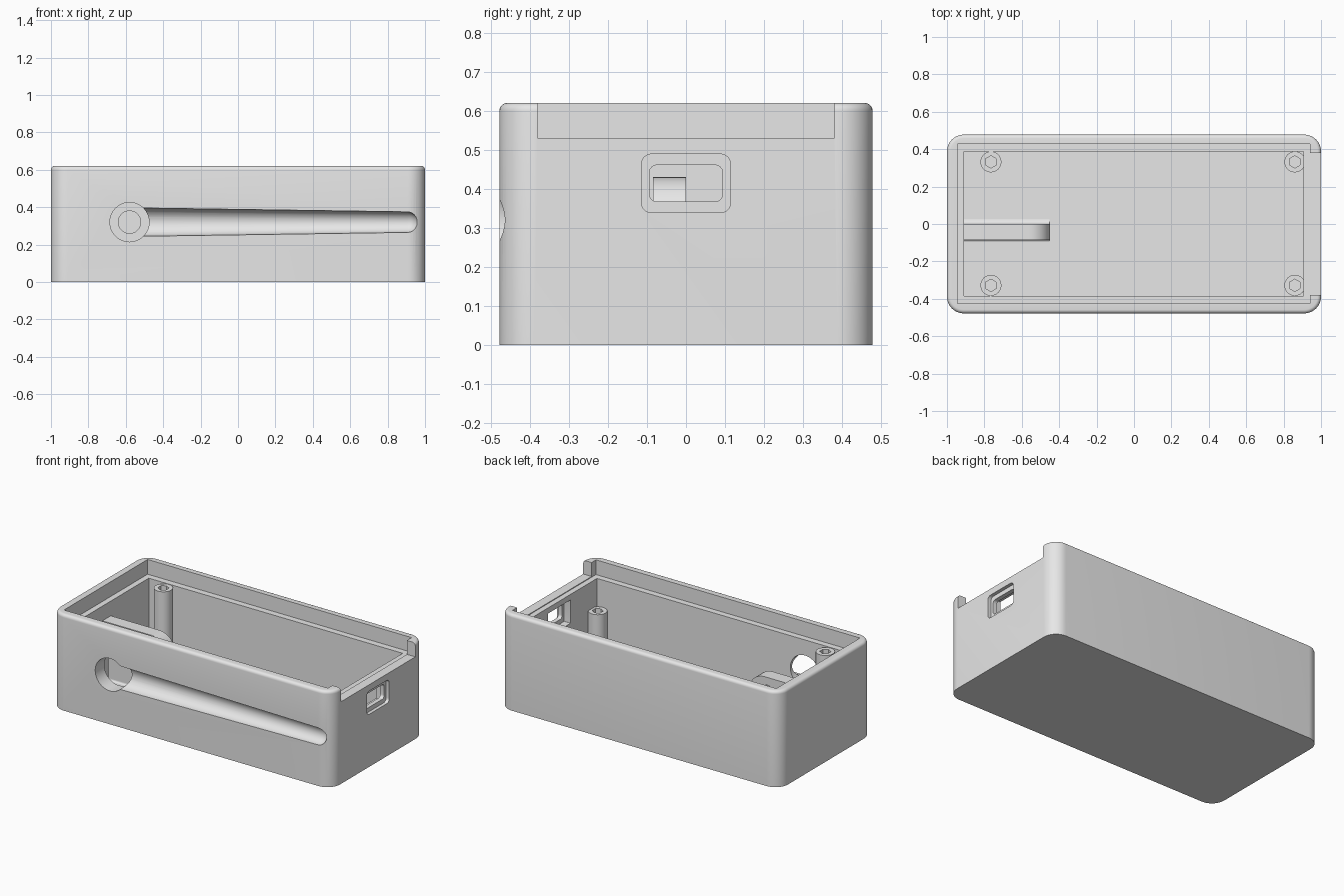
import bpy, bmesh, math
from mathutils import Matrix, Vector

if "Cube" in bpy.data.objects:
    bpy.data.objects.remove(bpy.data.objects["Cube"])

grey = bpy.data.materials.new("light_grey_plastic")
grey.diffuse_color = (0.8, 0.8, 0.8, 1)
grey.use_nodes = True
grey.node_tree.nodes["Principled BSDF"].inputs["Base Color"].default_value = grey.diffuse_color

# Orientation of the extrusion: along z, along x (profile in y,z), along y (profile in z,x)
ALONG_Z = Matrix.Identity(4)
ALONG_X = Matrix(((0, 0, 1, 0), (1, 0, 0, 0), (0, 1, 0, 0), (0, 0, 0, 1)))
ALONG_Y = Matrix(((0, 1, 0, 0), (0, 0, 1, 0), (1, 0, 0, 0), (0, 0, 0, 1)))


def rounded(hx, hy, r, n=10, cx=0, cy=0):
    """Outline of a rounded rectangle; a circle when r equals both halves."""
    pts = []
    for i, (sx, sy) in enumerate(((1, 1), (-1, 1), (-1, -1), (1, -1))):
        for k in range(n + 1):
            a = math.pi / 2 * (i + k / n)
            pts.append((cx + sx * (hx - r) + r * math.cos(a),
                        cy + sy * (hy - r) + r * math.sin(a)))
    return pts


def circle(r, cx=0, cy=0, n=12):
    return rounded(r, r, r, n, cx, cy)


def loft(name, rings, matrix=ALONG_Z):
    """Closed solid through a list of (outline, height)."""
    bm = bmesh.new()
    loops = [[bm.verts.new(matrix @ Vector((x, y, h))) for x, y in pts] for pts, h in rings]
    n = len(loops[0])
    for a, b in zip(loops, loops[1:]):
        for i in range(n):
            j = (i + 1) % n
            bm.faces.new((a[i], a[j], b[j], b[i]))
    bm.faces.new(loops[0][::-1])
    bm.faces.new(loops[-1])
    bmesh.ops.remove_doubles(bm, verts=bm.verts, dist=1e-5)
    bmesh.ops.recalc_face_normals(bm, faces=bm.faces)
    me = bpy.data.meshes.new(name)
    bm.to_mesh(me)
    bm.free()
    me.materials.append(grey)
    ob = bpy.data.objects.new(name, me)
    bpy.context.collection.objects.link(ob)
    return ob


def activate(ob):
    bpy.ops.object.select_all(action='DESELECT')
    ob.select_set(True)
    bpy.context.view_layer.objects.active = ob


def cut(ob, *cutters):
    for c in cutters:
        activate(ob)
        m = ob.modifiers.new("cut", 'BOOLEAN')
        m.operation, m.solver, m.object = 'DIFFERENCE', 'EXACT', c
        bpy.ops.object.modifier_apply(modifier=m.name)
        bpy.data.objects.remove(c)


def box(name, x0, x1, y0, y1, z0, z1):
    pts = [(x0, y0), (x1, y0), (x1, y1), (x0, y1)]
    return loft(name, [(pts, z0), (pts, z1)])


# Case body with upright rounded corners and a filleted top edge
W, D, H, R, F = 1.0, 0.478, 0.62, 0.09, 0.02
rings = [(rounded(W, D, R), 0)]
for k in range(6):
    a = math.pi / 2 * k / 5
    o = F * (1 - math.cos(a))
    rings.append((rounded(W - o, D - o, R - o), H - F + F * math.sin(a)))
body = loft("case_body", rings)

# Main cavity, lid ledge and the open slot for the lid at the right end
cut(body,
    box("cavity", -0.908, 0.905, -0.385, 0.387, 0.06, 0.8),
    box("lid_ledge", -0.945, 0.94, -0.425, 0.428, 0.525, 0.8),
    box("lid_slot", 0.9, 1.2, -0.38, 0.38, 0.53, 0.8))

# Round front opening and the tapered, round-ended groove running from it
HX, HZ = -0.58, 0.32
groove = [(circle(0.0765, -D, HZ), HX)]
for k in range(9):
    a = math.pi / 2 * k / 8
    groove.append((circle(max(0.055 * math.cos(a), 0.001), -D, HZ), 0.905 + 0.055 * math.sin(a)))
hole = circle(0.105, HZ, HX)
cut(body,
    loft("groove", groove, ALONG_X),
    loft("front_opening", [(hole, -0.7), (hole, -0.3)], ALONG_Y))

# Connector port: outer recess, through hole and inner pocket
for hy, hz, r, x0, x1 in ((0.114, 0.075, 0.025, 0.978, 1.1),
                          (0.094, 0.047, 0.02, 0.85, 1.1),
                          (0.114, 0.075, 0.004, 0.85, 0.95)):
    port = rounded(hy, hz, r, 6, 0, 0.414)
    cut(body, loft("port", [(port, x0), (port, x1)], ALONG_X))

# Screw posts: tall pair on the left, short pair on the right
parts = [body]
for x, top, label in ((-0.765, 0.522, "left"), (0.86, 0.35, "right")):
    for y, side in ((-0.328, "front"), (0.332, "back")):
        ring = circle(0.056, x, y, 8)
        post = loft("screw_post_%s_%s" % (side, label), [(ring, 0.04), (ring, top)])
        hexa = [(x + 0.033 * math.cos(math.radians(30 + 60 * i)),
                 y + 0.033 * math.sin(math.radians(30 + 60 * i))) for i in range(6)]
        cut(post, loft("screw_hole", [(hexa, top - 0.2), (hexa, top + 0.1)]))
        parts.append(post)

# Inner bracket wall with a rounded end and a hole in line with the front opening
profile = [(0.04, -0.95), (0.04, -0.45)]
for k in range(11):
    a = math.pi / 2 * k / 10
    profile.append((0.32 + 0.11 * math.sin(a), -0.56 + 0.11 * math.cos(a)))
profile.append((0.43, -0.95))
bracket = loft("bracket_wall", [(profile, -0.085), (profile, 0.0)], ALONG_Y)
bore = circle(0.06, HZ, HX)
cut(bracket, loft("bracket_bore", [(bore, -0.2), (bore, 0.2)], ALONG_Y))
parts.append(bracket)

# Concave fillets where the bracket meets the floor
for y, s, r, label in ((0.0, 1, 0.028, "back"), (-0.085, -1, 0.012, "front")):
    pts = [(y - s * 0.005, 0.055), (y + s * r, 0.055)]
    for k in range(7):
        a = math.pi / 2 * k / 6
        pts.append((y + s * (r - r * math.sin(a)), 0.06 + r - r * math.cos(a)))
    pts.append((y - s * 0.005, 0.06 + r))
    parts.append(loft("bracket_fillet_" + label, [(pts, -0.93), (pts, -0.452)], ALONG_X))

for p in parts:
    activate(p)
    bpy.ops.object.shade_smooth_by_angle(angle=math.radians(30))
